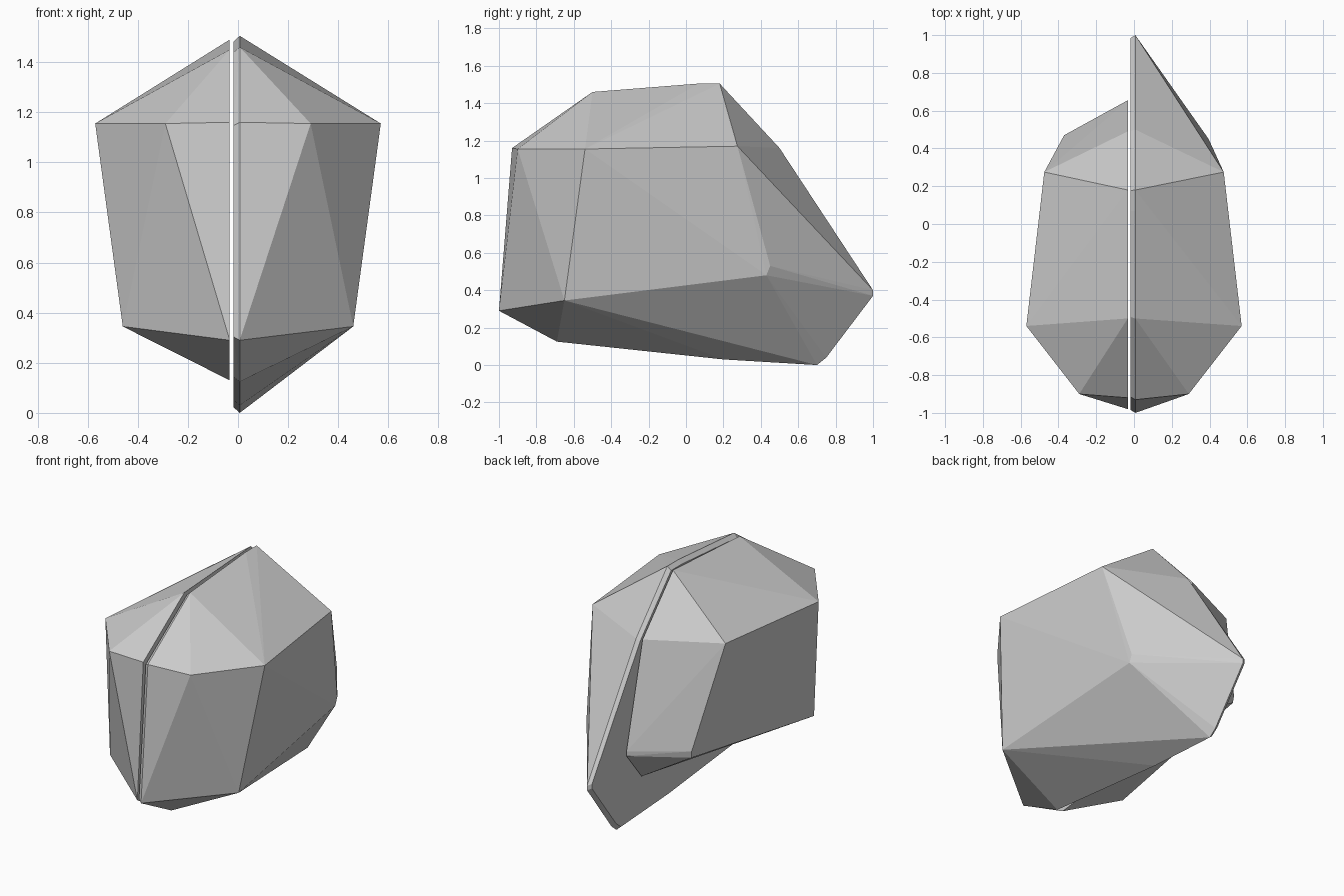
import bpy, bmesh

if "Cube" in bpy.data.objects:
    bpy.data.objects.remove(bpy.data.objects["Cube"])

# Shared facet corners of one half shell (mirrored for the other)
SIDE = [(0.29, -0.90, 1.155), (0.57, -0.54, 1.155), (0.475, 0.275, 1.17),
        (0.46, -0.65, 0.345)]


def hull(name, points, sign=1):
    """Convex faceted block from its corner points."""
    bm = bmesh.new()
    for x, y, z in points:
        bm.verts.new((x * sign, y, z))
    res = bmesh.ops.convex_hull(bm, input=bm.verts)
    loose = {g for g in res["geom_interior"] + res["geom_unused"]
             if isinstance(g, bmesh.types.BMVert)}
    bmesh.ops.delete(bm, geom=list(loose), context='VERTS')
    bmesh.ops.dissolve_limit(bm, angle_limit=0.03, verts=bm.verts, edges=bm.edges)
    bmesh.ops.recalc_face_normals(bm, faces=bm.faces)
    mesh = bpy.data.meshes.new(name)
    bm.to_mesh(mesh)
    bm.free()
    obj = bpy.data.objects.new(name, mesh)
    bpy.context.collection.objects.link(obj)
    return obj


# Right half: long tail at the lower back, thin chamfer along the split
rim = [(0.18, 1.505), (0.07, 1.505), (-0.50, 1.46), (-0.93, 1.16), (-1.0, 0.29),
       (-0.69, 0.125), (0.20, 0.03), (0.70, 0.0), (0.75, 0.04), (0.97, 0.33),
       (1.0, 0.37), (1.0, 0.40), (0.50, 1.16)]
cy, cz = 0.0, 0.75
right = [(0.007, y, z) for y, z in rim]
right += [(-0.018, cy + (y - cy) * 0.985, cz + (z - cz) * 0.97) for y, z in rim]
right += SIDE + [(0.395, 0.43, 0.48), (0.395, 0.45, 0.53)]
hull("right_half_shell", right)

# Left half: same facets, tail cut short
left_rim = [(0.18, 1.49), (-0.50, 1.45), (-0.92, 1.16), (-0.98, 0.29),
            (-0.69, 0.13), (0.50, 0.28), (0.655, 0.47), (0.655, 0.50), (0.49, 1.16)]
left = [(0.033, y, z) for y, z in left_rim]
left += SIDE + [(0.365, 0.465, 0.475), (0.37, 0.47, 0.52)]
hull("left_half_shell", left, -1)
